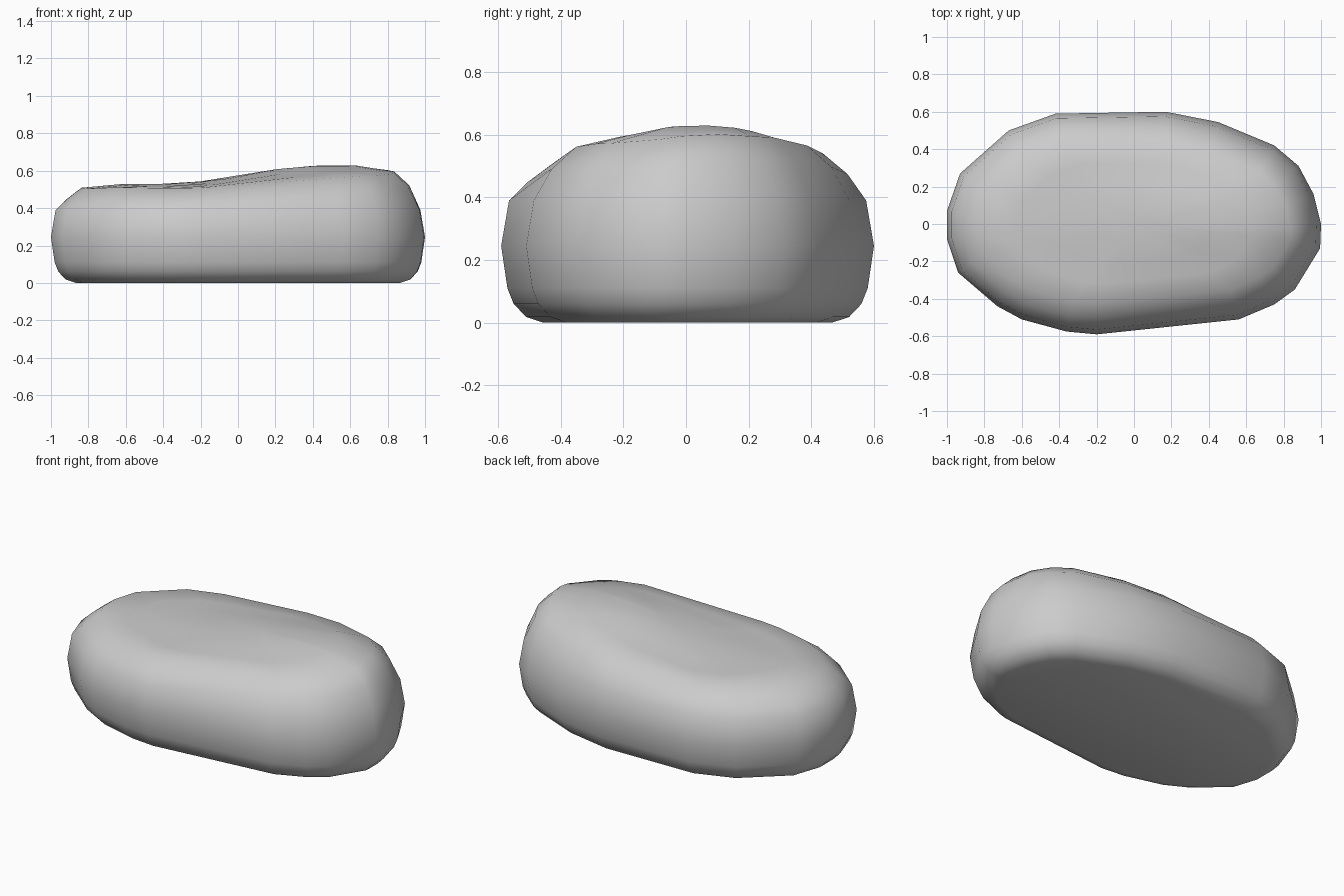
import bpy, bmesh
from mathutils import Vector

if "Cube" in bpy.data.objects:
    bpy.data.objects.remove(bpy.data.objects["Cube"])

# Widest outline of the stone, seen from above
OUTLINE = [Vector(p) for p in [
    (1, 0), (.96, .16), (.88, .31), (.75, .42), (.45, .545), (.17, .6),
    (-.42, .59), (-.67, .5), (-.93, .27), (-1, .07), (-1, -.08),
    (-.94, -.26), (-.73, -.44), (-.6, -.51), (-.36, -.575), (-.2, -.59),
    (.56, -.51), (.75, -.43), (.86, -.35), (.995, -.13)]]
# Height of the top along its ridge
RIDGE = [(-1, .49), (-.8, .513), (-.65, .528), (-.28, .53), (.25, .615),
         (.5, .632), (.7, .626), (.85, .592), (1, .55)]


def top_height(p):
    x, y = p
    for (x0, z0), (x1, z1) in zip(RIDGE, RIDGE[1:]):
        if x <= x1:
            z = z0 + (z1 - z0) * (x - x0) / (x1 - x0)
            break
    right = min(1, max(0, (x + .3) / .6))
    return z - (.02 + .052 * right) * max(0, abs(y - .04) - .08) / .32


def inset(d):
    pts, n = [], len(OUTLINE)
    for i, p in enumerate(OUTLINE):
        t = (OUTLINE[(i + 1) % n] - p).normalized() + (p - OUTLINE[i - 1]).normalized()
        t.normalize()
        pts.append(p - Vector((t.y, -t.x)) * d)
    return pts


bm = bmesh.new()
rings = []


def add_ring(pts, height):
    rings.append([bm.verts.new((p.x, p.y, height(p))) for p in pts])


# Rounded foot and sides
for d, z in [(.135, 0), (.08, .018), (.04, .06), (.02, .11), (0, .245), (.025, .39)]:
    add_ring(inset(d), lambda p, z=z: z)
# Rounded shoulder, then the gently domed top
add_ring(inset(.085), lambda p: top_height(p) - .052)
rim = inset(.165)
for s in (1, .75, .5, .25):
    add_ring([p * s for p in rim], top_height)

n = len(OUTLINE)
for a, b in zip(rings, rings[1:]):
    for i in range(n):
        j = (i + 1) % n
        bm.faces.new((a[i], a[j], b[j], b[i]))
bm.faces.new(rings[0][::-1])
bm.faces.new(rings[-1])
bmesh.ops.recalc_face_normals(bm, faces=bm.faces)
for f in bm.faces:
    f.smooth = True

mesh = bpy.data.meshes.new("stone")
bm.to_mesh(mesh)
bm.free()
stone = bpy.data.objects.new("stone", mesh)
bpy.context.collection.objects.link(stone)
